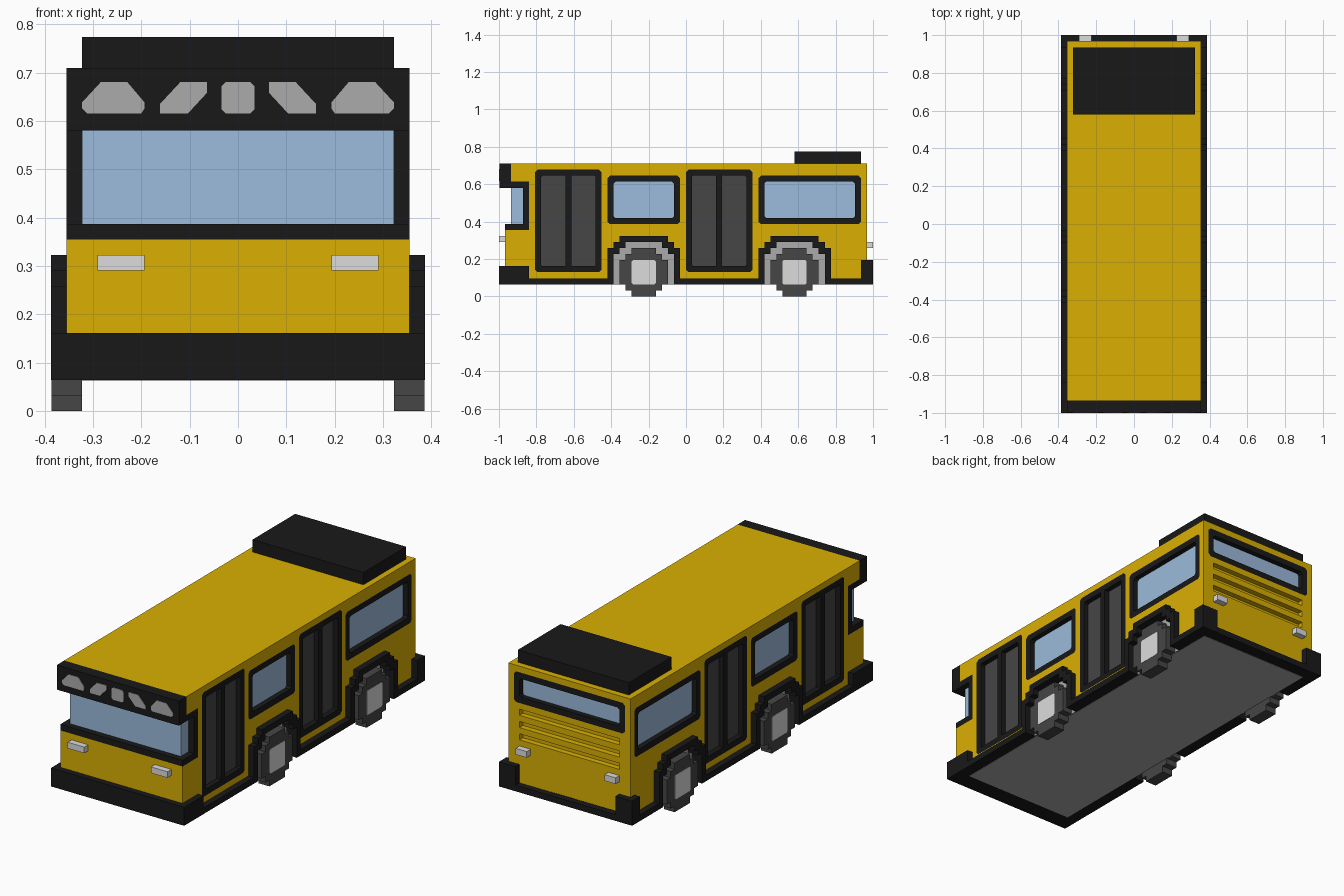
import bpy, bmesh
from mathutils import Vector

cube = bpy.data.objects.get("Cube")
if cube:
    bpy.data.objects.remove(cube, do_unlink=True)

U = 2 / 62  # block size: 62 blocks long, y counted from the front


def material(name, rgb):
    m = bpy.data.materials.new(name)
    m.use_nodes = True
    m.diffuse_color = (*rgb, 1)
    bsdf = m.node_tree.nodes["Principled BSDF"]
    bsdf.inputs["Base Color"].default_value = (*rgb, 1)
    return m


YELLOW = material("yellow paint", (0.70, 0.43, 0.0006))
BLACK = material("black trim", (0.0097, 0.0097, 0.0097))
DARK = material("dark grey", (0.061, 0.061, 0.061))
GREY = material("mid grey", (0.41, 0.41, 0.41))
LIGHT = material("light grey", (0.72, 0.72, 0.72))
GLASS = material("blue glass", (0.332, 0.497, 0.716))


def prism(pts, axis, a, b, inner=None):
    """Extruded profile from a to b; inner makes it a ring."""
    return (pts, axis, a, b, inner)


def box(x0, x1, y0, y1, z0, z1):
    return prism([(y0, z0), (y1, z0), (y1, z1), (y0, z1)], "x", x0, x1)


def build(name, mat, parts):
    bm = bmesh.new()
    for pts, axis, a, b, inner in parts:
        def loop(profile, d):
            out = []
            for p, z in profile:
                x, y = (d, p) if axis == "x" else (p, d)
                out.append(bm.verts.new(Vector((x, y - 31, z)) * U))
            return out
        n = len(pts)
        A, B = loop(pts, a), loop(pts, b)
        walls = [(A, B)]
        if inner:
            C, D = loop(inner, a), loop(inner, b)
            walls += [(B, D), (D, C), (C, A)]
        else:
            bm.faces.new(A)
            bm.faces.new(B)
        for P, Q in walls:
            for i in range(n):
                j = (i + 1) % n
                bm.faces.new((P[i], P[j], Q[j], Q[i]))
    bmesh.ops.recalc_face_normals(bm, faces=bm.faces)
    me = bpy.data.meshes.new(name)
    bm.to_mesh(me)
    bm.free()
    me.materials.append(mat)
    ob = bpy.data.objects.new(name, me)
    bpy.context.collection.objects.link(ob)
    return ob


def chamfered(p0, p1, z0, z1, c=0.4):
    return [(p0 + c, z0), (p1 - c, z0), (p1, z0 + c), (p1, z1 - c),
            (p1 - c, z1), (p0 + c, z1), (p0, z1 - c), (p0, z0 + c)]


def stairs(center, steps):
    """Stepped symmetric outline from (half width, z0, z1) rows."""
    right = [(w, z) for w, z0, z1 in steps for z in (z0, z1)]
    return ([(center + w, z) for w, z in right]
            + [(center - w, z) for w, z in reversed(right)])


DOORS = (6, 31)
WINDOWS = ((18, 30), (43, 60))
AXLES = (24, 49)
SIDES = ((1, "left"), (-1, "right"))
ARCH_OUTER = [(6, 2, 8), (5, 8, 9), (4, 9, 10)]
ARCH_INNER = [(5, 2, 7), (4, 7, 8), (3, 8, 9)]
TYRE = [(2, 0, 1), (3, 1, 2), (4, 2, 6), (3, 6, 7), (2, 7, 8)]

# Body shell with a windscreen notch, window, door and wheel openings, rear vents
body = build("body", YELLOW, [prism(
    [(1, 3), (61, 3), (61, 22), (2, 22), (2, 19), (5, 19), (5, 11), (1, 11)],
    "x", -11, 11)])
cuts = [prism(chamfered(-10, 10, 16, 21), "y", 60.1, 63)]
cuts += [box(-9, 9, 60.1, 63, z, z + 1) for z in (10, 12, 14)]
for s, _ in SIDES:
    cuts += [prism(chamfered(y, y + 11, 4, 21), "x", s * 10.1, s * 13) for y in DOORS]
    cuts += [prism(chamfered(a, b, 12, 20), "x", s * 10.1, s * 13) for a, b in WINDOWS]
    cuts += [prism(stairs(y, [(5.5, 2, 7.5), (4.5, 7.5, 8.5), (3.5, 8.5, 9.5)]),
                   "x", s * 10.1, s * 13) for y in AXLES]
cutter = build("opening_cutter", YELLOW, cuts)
cutter.hide_render = True
mod = body.modifiers.new("openings", "BOOLEAN")
mod.operation = "DIFFERENCE"
mod.solver = "EXACT"
mod.object = cutter
bpy.context.view_layer.update()
cut_mesh = bpy.data.meshes.new_from_object(
    body.evaluated_get(bpy.context.evaluated_depsgraph_get()))
body.modifiers.clear()
body.data = cut_mesh
bpy.data.objects.remove(cutter, do_unlink=True)

# Windscreen, its frame and the sign header
build("windscreen", GLASS, [box(-10, 10, 2, 4.5, 11.5, 18.5)])
build("windscreen_frame", BLACK, [box(-11, 11, 4, 5, 11, 19),
                                  box(-11, 11, 1, 4, 11, 12),
                                  box(-11, 11, 2, 4, 18, 19)])
build("sign_header", BLACK, [box(-11, 11, 0.08, 2, 18, 22)])

# Five flat sign shapes on the header
outer_shape = [(6.2, 19.1), (9.7, 19.1), (10, 19.4), (10, 19.8),
               (8.8, 21.1), (7.1, 21.1), (6, 19.8), (6, 19.4)]
inner_shape = [(3.2, 19.1), (5, 19.1), (5, 19.7), (3.7, 21.1), (2, 21.1), (2, 20.4)]
signs = [prism(chamfered(-1.05, 1.05, 19.1, 21.1, 0.25), "y", 0, 0.2)]
for s, _ in SIDES:
    signs += [prism([(s * x, z) for x, z in shape], "y", 0, 0.2)
              for shape in (outer_shape, inner_shape)]
build("sign_shapes", GREY, signs)

# Bumpers, base and roof unit
build("front_bumper", BLACK, [box(-12, 12, 0, 5, 2, 5)])
build("rear_bumper", BLACK, [box(-12, 12, 60, 62, 2, 3), box(9, 12, 60, 62, 2.5, 6),
                             box(-12, -9, 60, 62, 2.5, 6)])
build("base", BLACK, [box(-10.1, 10.1, 4, 61, 2, 3.1)])
build("floor_panel", GREY, [box(-10, 10, 3, 60, 1.95, 2.5)])
build("roof_unit", BLACK, [box(-10, 10, 49, 60, 21.5, 24)])

# Rear window
build("rear_window_frame", BLACK, [prism(chamfered(-10, 10, 16, 21), "y", 60.05, 61,
                                         chamfered(-9, 9, 17, 20, 0.3))])
build("rear_window_glass", GLASS, [prism(chamfered(-9.5, 9.5, 16.5, 20.5), "y", 59.5, 60.15)])

for s, side in SIDES:
    # Lamps
    build(side + "_headlamp", LIGHT, [box(s * 6, s * 9, 0, 1.2, 9, 10)])
    build(side + "_tail_lamp", LIGHT, [box(s * 7, s * 9, 60.8, 62, 8, 9)])

    # Skirt between the wheel arches
    build(side + "_skirt", BLACK, [box(s * 10, s * 12, a, b, 2, 3)
                                   for a, b in ((5, 18), (30, 43), (55, 60))])

    # Double doors
    for i, y in enumerate(DOORS):
        tag = f"{side}_door_{i + 1}"
        build(tag + "_frame", BLACK, [
            prism(chamfered(y, y + 11, 4, 21), "x", s * 10.05, s * 11,
                  chamfered(y + 1, y + 10, 5, 20, 0.2)),
            box(s * 10.05, s * 11, y + 5, y + 6, 4.5, 20.5)])
        build(tag + "_panels", DARK, [box(s * 9.5, s * 10.15, y + 0.6, y + 10.4, 4.6, 20.4)])

    # Side windows
    for i, (a, b) in enumerate(WINDOWS):
        tag = f"{side}_window_{i + 1}"
        build(tag + "_frame", BLACK, [prism(chamfered(a, b, 12, 20), "x", s * 10.05, s * 11,
                                            chamfered(a + 1, b - 1, 13, 19, 0.3))])
        build(tag + "_glass", GLASS, [prism(chamfered(a + 0.5, b - 0.5, 12.5, 19.5),
                                            "x", s * 9.5, s * 10.15)])

    # Stepped wheel arches, deep linings, tyres and hubs
    for y, pos in zip(AXLES, ("front", "rear")):
        tag = f"{side}_{pos}_wheel"
        inner = stairs(y, ARCH_INNER)
        build(tag + "_arch", BLACK, [prism(stairs(y, ARCH_OUTER) + inner[::-1],
                                           "x", s * 10.05, s * 12)])
        build(tag + "_lining", GREY, [prism(inner, "x", s * 9.5, s * 10.15)])
        build(tag + "_tyre", DARK, [prism(stairs(y, TYRE), "x", s * 10, s * 11.95)])
        build(tag + "_hub", LIGHT, [prism(chamfered(y - 2, y + 2, 2, 6, 0.2),
                                          "x", s * 11.5, s * 12)])
